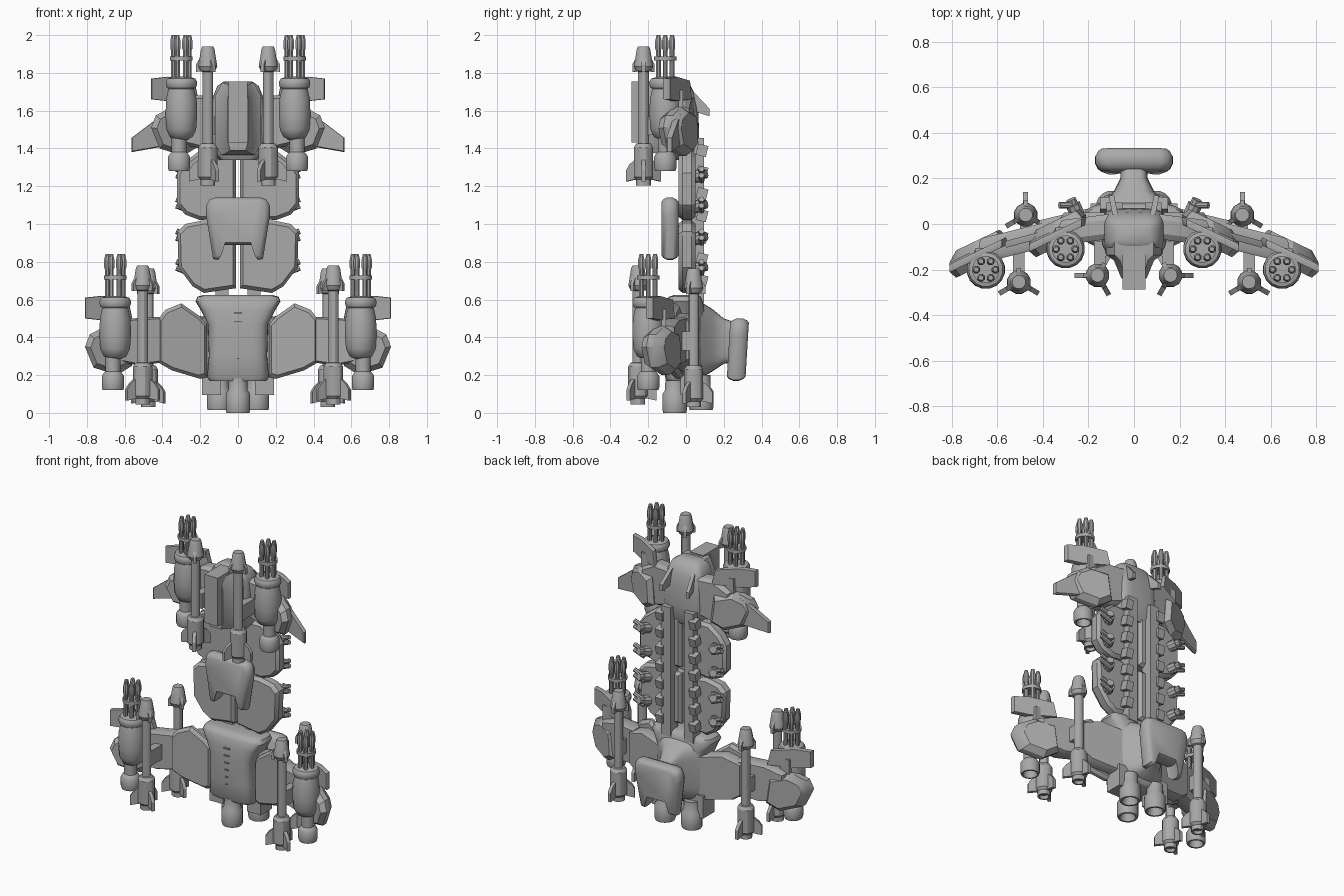
import bpy, bmesh, math
from mathutils import Vector, Matrix

if "Cube" in bpy.data.objects:
    bpy.data.objects.remove(bpy.data.objects["Cube"])

grey = bpy.data.materials.new("hull grey")
grey.diffuse_color = (0.4, 0.4, 0.4, 1)
grey.use_nodes = True
grey.node_tree.nodes["Principled BSDF"].inputs["Base Color"].default_value = grey.diffuse_color


def finish(name, bm, mirror=True, angle=30):
    bmesh.ops.recalc_face_normals(bm, faces=bm.faces)
    me = bpy.data.meshes.new(name)
    bm.to_mesh(me)
    bm.free()
    me.materials.append(grey)
    ob = bpy.data.objects.new(name, me)
    bpy.context.collection.objects.link(ob)
    bpy.ops.object.select_all(action='DESELECT')
    ob.select_set(True)
    bpy.context.view_layer.objects.active = ob
    bpy.ops.object.shade_smooth_by_angle(angle=math.radians(angle))
    if mirror:
        ob.modifiers.new("mirror", 'MIRROR').use_clip = False


def skin(bm, rings):
    vs = [[bm.verts.new(p) for p in r] for r in rings]
    n = len(vs[0])
    for a, b in zip(vs, vs[1:]):
        for i in range(n):
            j = (i + 1) % n
            bm.faces.new((a[i], a[j], b[j], b[i]))
    bm.faces.new(vs[0][::-1])
    bm.faces.new(vs[-1])


def lathe(bm, prof, c, n=16):
    skin(bm, [[(c[0] + r * math.cos(2 * math.pi * (i + .5) / n),
                c[1] + r * math.sin(2 * math.pi * (i + .5) / n), c[2] + z)
               for i in range(n)] for r, z in prof])


def box(bm, c, s, rot=Matrix()):
    bmesh.ops.create_cube(bm, size=1, matrix=Matrix.Translation(c) @ rot @ Matrix.Diagonal((*s, 1)))


def prism(bm, pts, rings, place):
    """Outline (u, v) swept through rings (depth, scale u, scale v)."""
    cu = (min(p[0] for p in pts) + max(p[0] for p in pts)) / 2
    cv = (min(p[1] for p in pts) + max(p[1] for p in pts)) / 2
    skin(bm, [[place(cu + (u - cu) * a, cv + (v - cv) * b, w) for u, v in pts] for w, a, b in rings])


def slab(bm, pts, line, t, ch=.012, s=.93, d=Vector()):
    """Chamfered plate outlined in x/z whose depth follows a line in plan."""
    x1, y1, x2, y2 = line
    k = (y2 - y1) / (x2 - x1)
    rings = [(-t / 2, s, s), (-t / 2 + ch, 1, 1), (t / 2 - ch, 1, 1), (t / 2, s, s)]
    prism(bm, pts, rings, lambda u, v, w: Vector((u, y1 + k * (u - x1) + w, v)) + d)


def oval(h, lo, hi, n=28, e=.5):
    """Rounded rectangle points, half width h, second axis lo..hi."""
    out = []
    for i in range(n):
        c, s = math.cos(2 * math.pi * i / n), math.sin(2 * math.pi * i / n)
        out.append((math.copysign(abs(c) ** e, c) * h,
                    (lo + hi) / 2 + math.copysign(abs(s) ** e, s) * (hi - lo) / 2))
    return out


OFF = Vector((-.35, .09, 1.16))      # lower arm tip to upper arm tip
TIPS = (Vector(), OFF)

# Lower torso and the tapered neck behind it
bm = bmesh.new()
secs = [(.17, .15, -.1, .08), (.19, .165, -.11, .1), (.3, .155, -.12, .1), (.47, .16, -.12, .1),
        (.54, .195, -.115, .1), (.59, .225, -.105, .09), (.615, .215, -.09, .08), (.625, .18, -.06, .06)]
skin(bm, [[(x, y, z) for x, y in oval(h, a, b)] for z, h, a, b in secs])
finish("lower_torso", bm, False, 45)
bm = bmesh.new()
secs = [(.04, .19, .18, .6), (.09, .15, .19, .58), (.14, .09, .22, .55), (.2, .06, .26, .5), (.26, .06, .27, .48)]
skin(bm, [[(x, y, z) for x, z in oval(h, a, b)] for y, h, a, b in secs])
finish("rear_neck", bm, False, 45)
bm = bmesh.new()
for i in range(6):
    box(bm, (0, -.121, .29 + i * .048), (.012 + .006 * i, .012, .008))
finish("chest_slits", bm, False)

# Notched shields, one in front and one behind
half = [(.08, .89), (.105, .81), (.132, .815), (.17, 1.05), (.168, 1.1), (.15, 1.13), (.12, 1.14)]
pts = half + [(-x, z) for x, z in half[::-1]]
soft = [(-.045, .84, .86), (-.035, .93, .94), (-.015, 1, 1), (.015, 1, 1), (.035, .93, .94), (.045, .84, .86)]
bm = bmesh.new()
prism(bm, pts, soft, lambda u, v, w: (u, -.085 + w, v))
finish("front_shield", bm, False, 40)
bm = bmesh.new()
prism(bm, pts, soft, lambda u, v, w: (u, .275 + w * 1.1 + (v - .98) * .06, v - .64))
finish("rear_shield", bm, False, 40)

# Middle body panels with a narrow centre gap
bm = bmesh.new()
up = [(.01, 1.04), (.2, 1.02), (.28, 1.05), (.322, 1.1), (.322, 1.27), (.28, 1.33), (.2, 1.39), (.01, 1.39)]
low = [(.01, .66), (.18, .635), (.24, .67), (.315, .77), (.32, .96), (.28, 1.0), (.18, 1.02), (.01, 1.0)]
for p in (up, low):
    slab(bm, p, (0, .005, 1, .005), .09, .022, .9)
finish("body_panels", bm)

# Back rails with stepped blocks
bm = bmesh.new()
box(bm, (.085, .055, 1.02), (.07, .08, .87))
for i in range(7):
    box(bm, (.125, .085, .7 + i * .115), (.05, .055, .06), Matrix.Rotation(-.25, 4, 'X'))
finish("back_rails", bm)

# Small turrets on the back of the panels
bm = bmesh.new()
tilt = Vector((.35, .8, .2)).to_track_quat('Z', 'Y').to_matrix().to_4x4()
for z in (.76, .92, 1.09, 1.25):
    at = Matrix.Translation((.25, .045, z)) @ tilt
    for r, off, dep in ((.034, .02, .05), (.024, .05, .04)):
        bmesh.ops.create_cone(bm, cap_ends=True, segments=10, radius1=r, radius2=r, depth=dep,
                              matrix=at @ Matrix.Translation((0, 0, off)))
    for s in (-.017, .017):
        bmesh.ops.create_cone(bm, cap_ends=True, segments=8, radius1=.015, radius2=.015, depth=.08,
                              matrix=Matrix.Translation((.29, .082, z + .01 + s)) @ Matrix.Rotation(1.2, 4, 'Y'))
finish("back_turrets", bm)

# Head, nose and back fins
bm = bmesh.new()
secs = [(1.34, .1, -.1, .04), (1.38, .135, -.12, .06), (1.47, .145, -.135, .07), (1.6, .142, -.135, .065),
        (1.68, .13, -.13, .05), (1.73, .11, -.115, .025), (1.755, .075, -.09, -.01)]
skin(bm, [[(x, y, z) for x, y in oval(h, a, b)] for z, h, a, b in secs])
finish("head", bm, False, 50)
bm = bmesh.new()
half = [(.09, 1.36), (.122, 1.42), (.122, 1.68), (.085, 1.755)]
prism(bm, half + [(-x, z) for x, z in half[::-1]],
      [(-.08, 1, .97), (-.135, 1, .97), (-.16, .72, .93), (-.24, .45, .85)], lambda u, v, w: (u, w, v))
box(bm, (0, -.2, 1.593), (.1, .175, .325))
finish("nose", bm, False)
bm = bmesh.new()
prism(bm, [(.03, 1.6), (.125, 1.57), (.125, 1.61), (.04, 1.7)], [(-.012, 1, 1), (.012, 1, 1)],
      lambda u, v, w: (.08 + w + (u - .03) * .2, u, v))
finish("head_fins", bm)

# Lower shoulders with a raised front panel
bm = bmesh.new()
slab(bm, [(.13, .2), (.36, .24), (.42, .28), (.42, .49), (.3, .53), (.13, .5)],
     (.13, .03, .42, -.04), .11, .02, .95)
slab(bm, [(.165, .19), (.2, .18), (.35, .225), (.42, .265), (.42, .5), (.385, .545), (.3, .58), (.2, .51), (.165, .47)],
     (.13, -.025, .42, -.09), .06, .02, .9)
finish("lower_shoulders", bm)

# Arms, cowls and armour plates at all four tips
bm = bmesh.new()
slab(bm, [(.38, .27), (.52, .25), (.68, .28), (.68, .46), (.56, .5), (.38, .51)], (.4, -.05, .66, -.115), .11, .02, .92)
slab(bm, [(.1, 1.43), (.2, 1.4), (.33, 1.43), (.33, 1.62), (.22, 1.68), (.1, 1.68)], (.1, -.01, .33, -.04), .11, .025, .88)
finish("arms", bm)
bm = bmesh.new()
for d in TIPS:
    slab(bm, [(.56, .25), (.64, .2), (.765, .24), (.81, .35), (.785, .415), (.7, .46), (.58, .43)],
         (.58, -.08, .81, -.19), .12, .04, .76, d)
finish("arm_cowls", bm)
bm = bmesh.new()
for d in TIPS:
    slab(bm, [(.56, .5), (.72, .49), (.81, .5), (.81, .61), (.72, .62), (.58, .6)], (.56, -.075, .81, -.195), .035, .008, .97, d)
    box(bm, Vector((.66, -.13, .47)) + d, (.07, .05, .16))
finish("arm_plates", bm)
bm = bmesh.new()
slab(bm, [(.34, 1.42), (.565, 1.38), (.565, 1.455), (.4, 1.58), (.34, 1.62)], (.34, -.03, .565, -.09), .03, .008, .95)
finish("upper_winglets", bm)

# Rotary gun pods with an engine below each
bm, bm2 = bmesh.new(), bmesh.new()
for d in TIPS:
    c = Vector((.65, -.2, .12)) + d
    lathe(bm, [(.035, .05), (.045, 0), (.055, 0), (.06, .015), (.06, .075), (.05, .09), (.04, .1), (.04, .18)],
          c + Vector((.012, 0, 0)))
    lathe(bm, [(.03, .165), (.06, .18), (.08, .22), (.085, .29), (.083, .38), (.07, .435), (.06, .44)], c)
    lathe(bm, [(.06, .435), (.078, .44), (.084, .455), (.084, .475), (.075, .49), (.04, .5)], c)
    lathe(bm2, [(.02, .585), (.06, .585), (.06, .607), (.02, .607)], c)
    for i in range(6):
        a = math.radians(60 * i)
        lathe(bm2, [(.014, .48), (.014, .64), (.018, .65), (.018, .69), (.011, .72)],
              c + Vector((math.cos(a), math.sin(a), 0)) * .042, 8)
finish("gun_pods", bm, True, 40)
finish("gun_barrels", bm2)

# Long cannons with three fins at breech and muzzle
bm, bm2 = bmesh.new(), bmesh.new()
for c, a0 in (((.16, -.225, 1.205), 0), ((.475, .04, .03), 90), ((.505, -.255, .045), 90)):
    lathe(bm, [(.025, .02), (.03, 0), (.04, 0), (.04, .03), (.053, .045), (.053, .2), (.04, .22), (.029, .222),
               (.029, .6), (.04, .605), (.052, .63), (.037, .72), (.03, .735)], c, 12)
    for k in range(3):
        a = math.radians(a0 + 120 * k)
        place = lambda u, v, w: (c[0] + u * math.cos(a) - w * math.sin(a), c[1] + u * math.sin(a) + w * math.cos(a), c[2] + v)
        prism(bm2, [(.03, .035), (.1, .02), (.1, .08), (.08, .11), (.03, .15)], [(-.011, 1, 1), (.011, 1, 1)], place)
        prism(bm2, [(.02, .605), (.062, .6), (.062, .64), (.02, .71)], [(-.01, 1, 1), (.01, 1, 1)], place)
finish("cannons", bm)
finish("cannon_fins", bm2)

# Brackets joining cannons to the hull
bm = bmesh.new()
box(bm, (.15, -.14, 1.52), (.05, .13, .1))
box(bm, (.475, -.01, .38), (.05, .09, .1))
box(bm, (.505, -.18, .38), (.05, .13, .1))
finish("cannon_brackets", bm)

# Main engines under the torso
prof = [(.035, .05), (.05, .0), (.062, .0), (.066, .015), (.066, .1), (.052, .12), (.05, .185)]
bm = bmesh.new()
lathe(bm, prof, (0, -.06, .0))
finish("front_engine", bm, False, 40)
bm = bmesh.new()
lathe(bm, prof, (.1, .08, .015))
box(bm, (.14, .03, .17), (.1, .12, .15))
finish("rear_engines", bm, True, 40)
